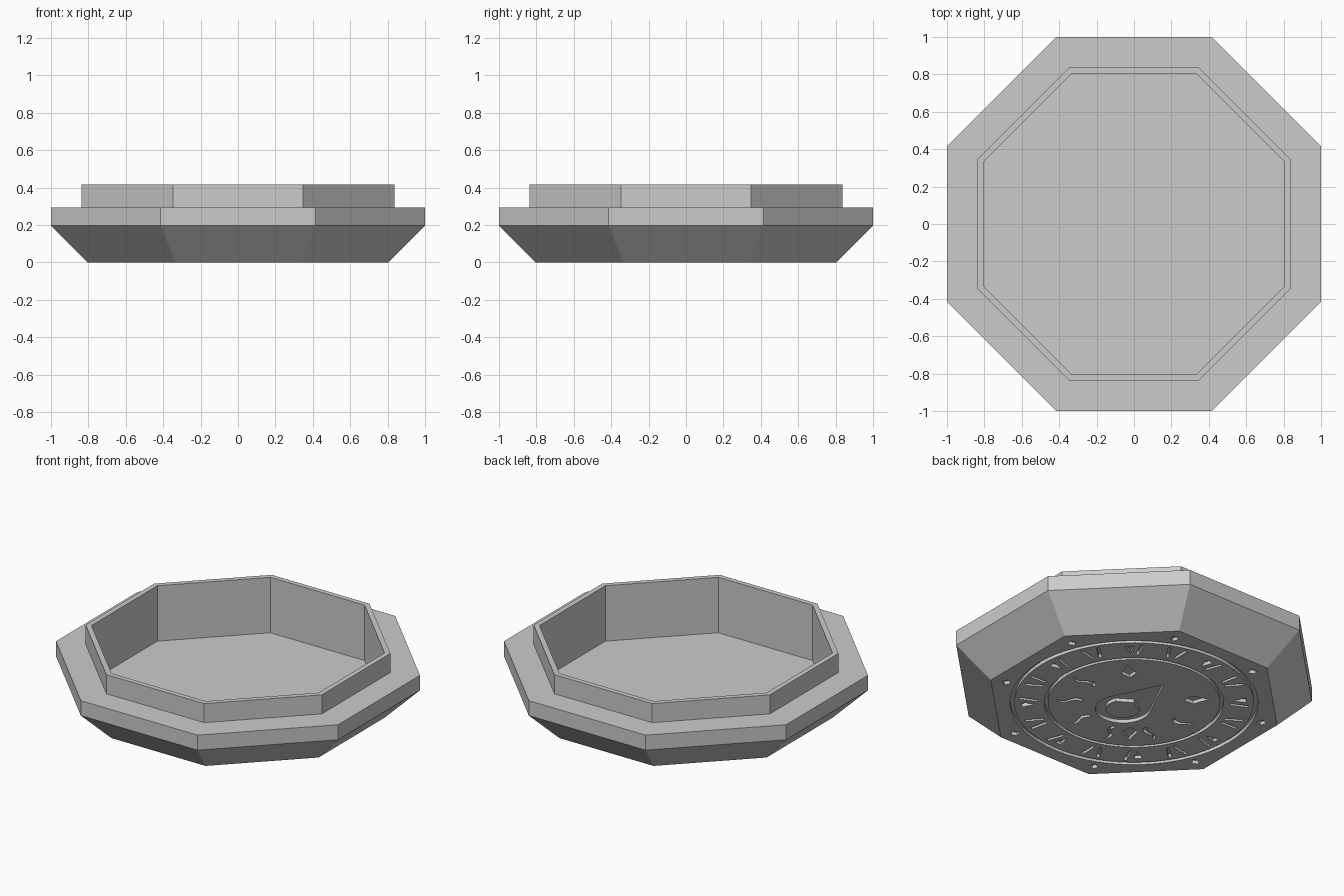
import bpy, bmesh, math
from math import sin, cos, radians, pi, tau

cube = bpy.data.objects.get("Cube")
if cube:
    bpy.data.objects.remove(cube, do_unlink=True)

DEPTH = 0.022

stone = bpy.data.materials.new("plain_grey")
stone.use_nodes = True
grey = (0.6, 0.6, 0.6, 1)
stone.diffuse_color = grey
stone.node_tree.nodes["Principled BSDF"].inputs["Base Color"].default_value = grey


def polar(r, a, z=0.0):
    return (r * cos(a), r * sin(a), z)


def skin(bm, low, high):
    """Join two closed loops with quads."""
    n = len(low)
    for i in range(n):
        j = (i + 1) % n
        bm.faces.new((low[i], low[j], high[j], high[i]))


def finish(name, bm):
    bmesh.ops.recalc_face_normals(bm, faces=bm.faces)
    mesh = bpy.data.meshes.new(name)
    bm.to_mesh(mesh)
    bm.free()
    mesh.materials.append(stone)
    obj = bpy.data.objects.new(name, mesh)
    bpy.context.collection.objects.link(obj)
    return obj


# Octagonal tray: profile of (distance to flat side, height), outside then inside
profile = [(0.805, 0), (1, 0.197), (1, 0.293), (0.837, 0.293),
           (0.837, 0.415), (0.805, 0.415), (0.805, 0.06)]
bm = bmesh.new()
rings = []
for flat, z in profile:
    r = flat / cos(pi / 8)
    rings.append([bm.verts.new(polar(r, pi / 8 + k * tau / 8, z)) for k in range(8)])
for low, high in zip(rings, rings[1:]):
    skin(bm, low, high)
bm.faces.new(rings[0])
bm.faces.new(rings[-1])
tray = finish("octagonal_tray", bm)

# Cutter for the carved underside
cut = bmesh.new()


def loop(points, z):
    return [cut.verts.new((x, y, z)) for x, y in points]


def carve(points):
    """Recess with a flat outline."""
    low, high = loop(points, -DEPTH), loop(points, DEPTH)
    skin(cut, low, high)
    cut.faces.new(low)
    cut.faces.new(high)


def groove(outer, inner):
    """Recess between two outlines, leaving an island."""
    loops = [loop(outer, -DEPTH), loop(outer, DEPTH), loop(inner, DEPTH), loop(inner, -DEPTH)]
    for k in range(4):
        skin(cut, loops[k], loops[(k + 1) % 4])


def circle(r, n=64):
    return [polar(r, k * tau / n)[:2] for k in range(n)]


def radial(points, angle):
    """Turn (out, sideways) points to a direction on the dial."""
    c, s = cos(angle), sin(angle)
    return [(u * c - v * s, u * s + v * c) for u, v in points]


# Two dial rings
groove(circle(0.72), circle(0.695))
groove(circle(0.52), circle(0.5))

# Central teardrop around a round island
cy, rad, tip = -0.1, 0.16, 0.27
half = math.acos(rad / (tip - cy))
steps = 32
angles = [pi / 2 + half + k * (tau - 2 * half) / steps for k in range(steps + 1)]
drop = [(0, tip)] + [(rad * cos(a), cy + rad * sin(a)) for a in angles]
island = [(0.1 * cos(a), cy + 0.1 * sin(a)) for a in [pi / 2] + angles]
groove(drop, island)

# Wavy rays
for k in range(6):
    line = [(0.3 + 0.15 * t / 12, 0.018 * sin(tau * t / 12)) for t in range(13)]
    width = [0.014 * (1 - 0.6 * t / 12) for t in range(13)]
    left = [(u, v + w) for (u, v), w in zip(line, width)]
    right = [(u, v - w) for (u, v), w in zip(line, width)]
    carve(radial(left + right[::-1], -k * pi / 5))

# Kite-shaped rays
for deg in (45, 135, 234):
    carve(radial([(0.29, 0), (0.34, -0.045), (0.44, 0), (0.34, 0.045)], radians(deg)))

# Hour marks: slanted bars alternating with a bar and wedge
for k in range(16):
    a = k * tau / 16 + radians(5)
    bar = [(0.56, 0.012), (0.56, 0.03), (0.665, 0.06), (0.665, 0.04)]
    carve(radial(bar, a))
    if k % 2:
        carve(radial([(u, -v) for u, v in bar], a))
    else:
        carve(radial([(0.57, -0.02), (0.65, -0.05), (0.65, 0.0)], a))

# Corner studs
for k in range(8):
    carve(radial([(0.745, 0), (0.78, -0.028), (0.805, 0), (0.78, 0.028)], pi / 8 + k * tau / 8))

cutter = finish("underside_cutter", cut)
cutter.hide_render = True

# Cut the carving, then drop the cutter
mod = tray.modifiers.new("carving", "BOOLEAN")
mod.operation = "DIFFERENCE"
mod.solver = "EXACT"
mod.object = cutter
bpy.context.view_layer.objects.active = tray
tray.select_set(True)
bpy.ops.object.modifier_apply(modifier=mod.name)
bpy.data.objects.remove(cutter, do_unlink=True)
